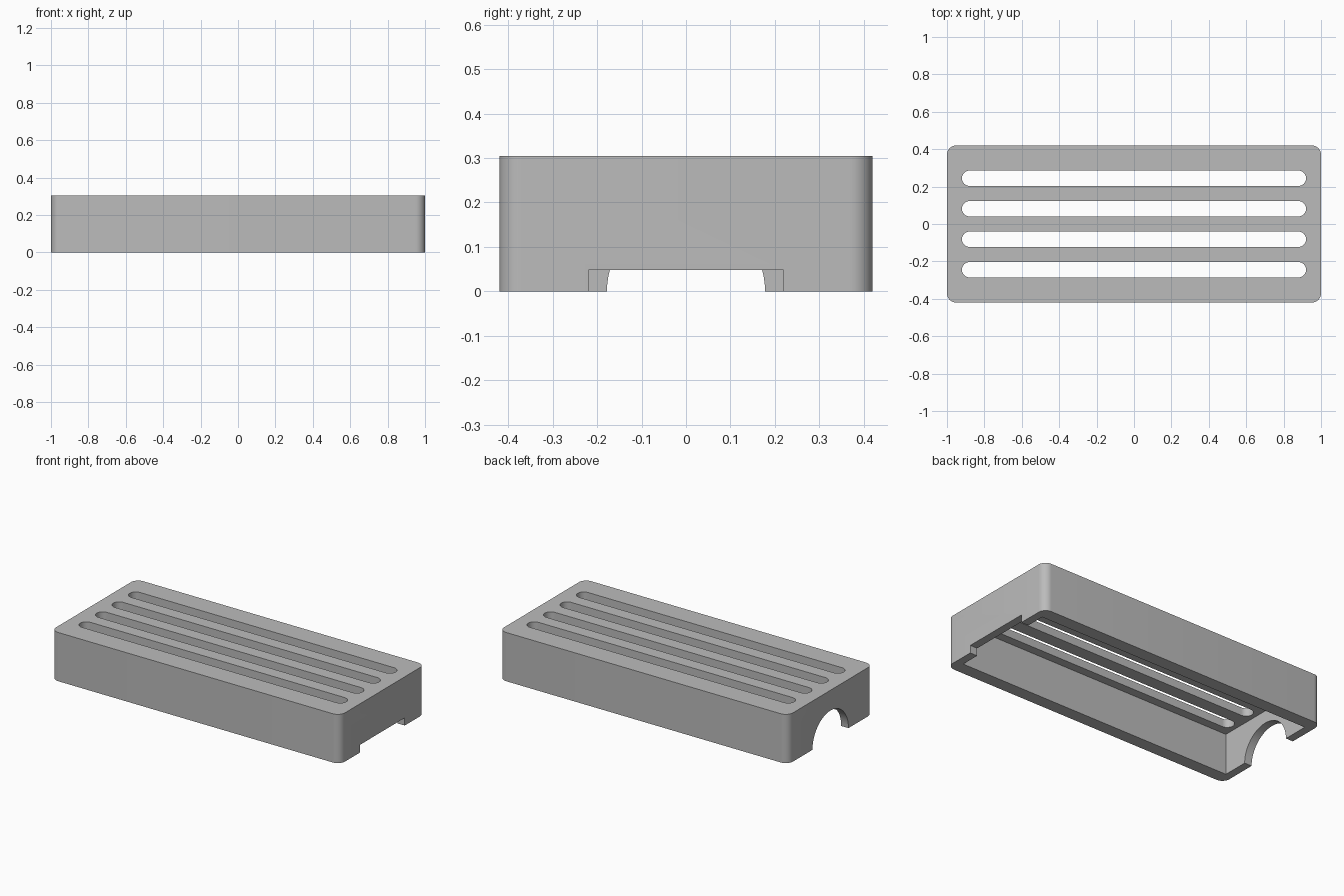
import bpy, bmesh, math

if "Cube" in bpy.data.objects:
    bpy.data.objects.remove(bpy.data.objects["Cube"], do_unlink=True)

HALF_X, HALF_Y, HEIGHT = 1.0, 0.42, 0.305
END_WALL, SIDE_WALL, ROOF = 0.05, 0.08, 0.05
ARCH_R = 0.178

grey = bpy.data.materials.new("plain grey")
grey.use_nodes = True
grey.diffuse_color = (0.5, 0.5, 0.5, 1)
grey.node_tree.nodes["Principled BSDF"].inputs["Base Color"].default_value = (0.5, 0.5, 0.5, 1)


def rounded_outline(hx, hy, r, steps=10):
    """Rectangle outline with rounded corners, counter-clockwise."""
    pts = []
    for i, (sx, sy) in enumerate([(1, 1), (-1, 1), (-1, -1), (1, -1)]):
        for k in range(steps + 1):
            a = math.pi / 2 * (i + k / steps)
            pts.append((sx * (hx - r) + r * math.cos(a), sy * (hy - r) + r * math.sin(a)))
    return pts


def prism(name, pts, lo, hi, cy=0, along_x=False):
    """Extrude a closed outline along z, or a (y, z) outline along x."""
    bm = bmesh.new()
    place = (lambda u, v: (lo, u, v)) if along_x else (lambda u, v: (u, v + cy, lo))
    face = bm.faces.new([bm.verts.new(place(u, v)) for u, v in pts])
    new = bmesh.ops.extrude_face_region(bm, geom=[face])["geom"]
    shift = (hi - lo, 0, 0) if along_x else (0, 0, hi - lo)
    bmesh.ops.translate(bm, vec=shift, verts=[g for g in new if isinstance(g, bmesh.types.BMVert)])
    bmesh.ops.remove_doubles(bm, verts=bm.verts, dist=1e-5)
    bmesh.ops.recalc_face_normals(bm, faces=bm.faces)
    mesh = bpy.data.meshes.new(name)
    bm.to_mesh(mesh)
    bm.free()
    mesh.materials.append(grey)
    obj = bpy.data.objects.new(name, mesh)
    bpy.context.collection.objects.link(obj)
    return obj


def box_outline(u0, u1, v0, v1):
    return [(u0, v0), (u1, v0), (u1, v1), (u0, v1)]


# Outer shell with rounded vertical corners
cover = prism("slotted_cover", rounded_outline(HALF_X, HALF_Y, 0.05), 0, HEIGHT)

# Open hollow underneath
ix, iy = HALF_X - END_WALL, HALF_Y - SIDE_WALL
cutters = [prism("hollow_cutter", box_outline(-ix, ix, -iy, iy), -0.1, HEIGHT - ROOF)]

# Four long round-ended slots through the top
for i in range(4):
    cutters.append(prism(f"slot_cutter_{i}", rounded_outline(0.92, 0.041, 0.0409),
                         HEIGHT - 0.15, HEIGHT + 0.1, cy=(i - 1.5) * 0.163))

# Low square notch in the left end
cutters.append(prism("notch_cutter", box_outline(-0.22, 0.22, -0.1, 0.048), 0.9, 1.1, along_x=True))

# Half-round arch in the right end
arch = [(ARCH_R * math.cos(math.pi * k / 32), ARCH_R * math.sin(math.pi * k / 32)) for k in range(33)]
arch += [(-ARCH_R, -0.1), (ARCH_R, -0.1)]
cutters.append(prism("arch_cutter", arch, -1.1, -0.9, along_x=True))

# Cut everything, keep the finished mesh and drop the cutters
for c in cutters:
    c.hide_render = True
    mod = cover.modifiers.new(c.name, 'BOOLEAN')
    mod.operation, mod.solver, mod.object = 'DIFFERENCE', 'EXACT', c
bpy.context.view_layer.update()
result = bpy.data.meshes.new_from_object(cover.evaluated_get(bpy.context.evaluated_depsgraph_get()))
cover.modifiers.clear()
cover.data = result
for c in cutters:
    bpy.data.objects.remove(c, do_unlink=True)

# Smooth the round corners, keep the edges sharp
bpy.ops.object.select_all(action='DESELECT')
cover.select_set(True)
bpy.context.view_layer.objects.active = cover
bpy.ops.object.shade_smooth_by_angle(angle=math.radians(30))
